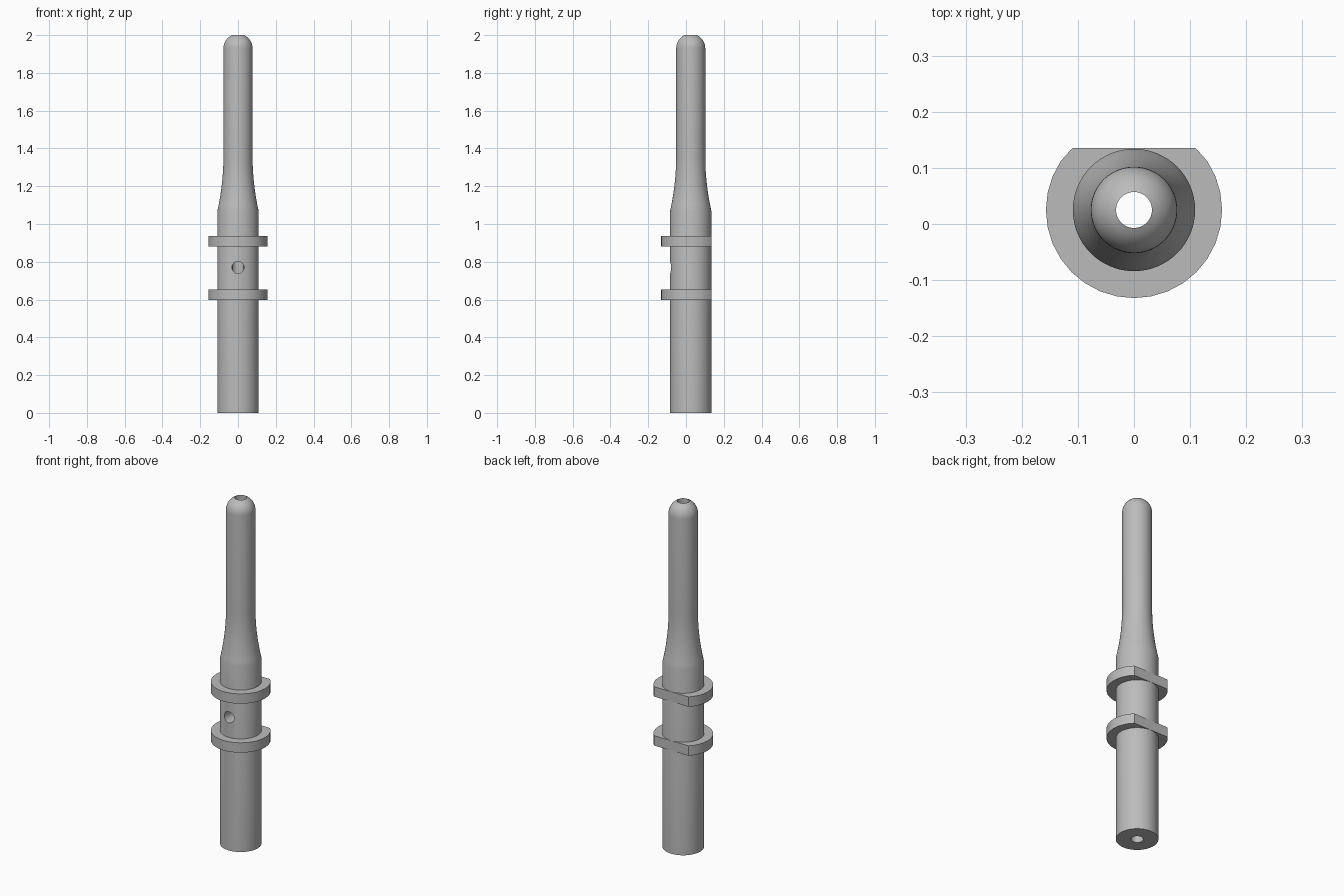
import bpy
import math

cube = bpy.data.objects.get("Cube")
if cube:
    bpy.data.objects.remove(cube, do_unlink=True)

AXIS_Y = 0.025
BODY_R, TIP_R, BORE_R, COLLAR_R, FLAT = 0.109, 0.077, 0.032, 0.157, 0.11

metal = bpy.data.materials.new("grey metal")
metal.use_nodes = True
grey = (0.5, 0.5, 0.5, 1)
metal.diffuse_color = grey
metal.node_tree.nodes["Principled BSDF"].inputs["Base Color"].default_value = grey


def closed_lathe(name, profile, steps, limit=None):
    """Revolve a closed (radius, z) loop; limit(angle) caps the radius."""
    verts, faces, n = [], [], len(profile)
    for i in range(steps):
        a = math.tau * i / steps
        for r, z in profile:
            r = min(r, limit(a)) if limit else r
            verts.append((r * math.cos(a), r * math.sin(a), z))
        for j in range(n):
            k, nxt = (j + 1) % n, (i + 1) % steps
            faces.append((i * n + j, nxt * n + j, nxt * n + k, i * n + k))
    mesh = bpy.data.meshes.new(name)
    mesh.from_pydata(verts, [], faces)
    mesh.materials.append(metal)
    obj = bpy.data.objects.new(name, mesh)
    obj.location.y = AXIS_Y
    bpy.context.collection.objects.link(obj)
    return obj


def smooth(obj):
    bpy.ops.object.select_all(action="DESELECT")
    obj.select_set(True)
    bpy.context.view_layer.objects.active = obj
    bpy.ops.object.shade_smooth_by_angle(angle=math.radians(30))


# Pin body: straight barrel, flared neck, slim shaft, rounded tip, through bore
profile = [(BORE_R, 0), (BODY_R, 0)]
for i in range(11):
    t = 1 - i / 10
    profile.append((TIP_R + (BODY_R - TIP_R) * t * t, 1.36 - 0.29 * t))
end = math.acos(BORE_R / TIP_R)
for i in range(9):
    a = end * i / 8
    profile.append((TIP_R * math.cos(a), 1.93 + TIP_R * math.sin(a)))
body = closed_lathe("pin_body", profile, 64)

# Small inspection hole in the front wall, reaching the bore
bpy.ops.mesh.primitive_cylinder_add(
    vertices=32, radius=0.032, depth=0.2,
    location=(0, AXIS_Y - 0.11, 0.77), rotation=(math.pi / 2, 0, 0))
cutter = bpy.context.object
cutter.name = "hole_cutter"
cutter.hide_render = True
cutter.data.materials.append(metal)
cut = body.modifiers.new("inspection hole", "BOOLEAN")
cut.operation = "DIFFERENCE"
cut.solver = "EXACT"
cut.object = cutter
bpy.context.view_layer.objects.active = body
bpy.ops.object.modifier_apply(modifier=cut.name)
bpy.data.objects.remove(cutter, do_unlink=True)
smooth(body)


# Two collars with the back cut flat
def back_flat(a):
    return FLAT / math.sin(a) if math.sin(a) > 0.1 else COLLAR_R


for name, z in (("lower_collar", 0.597), ("upper_collar", 0.88)):
    ring = [(0.1, z), (COLLAR_R, z), (COLLAR_R, z + 0.057), (0.1, z + 0.057)]
    smooth(closed_lathe(name, ring, 32, back_flat))
